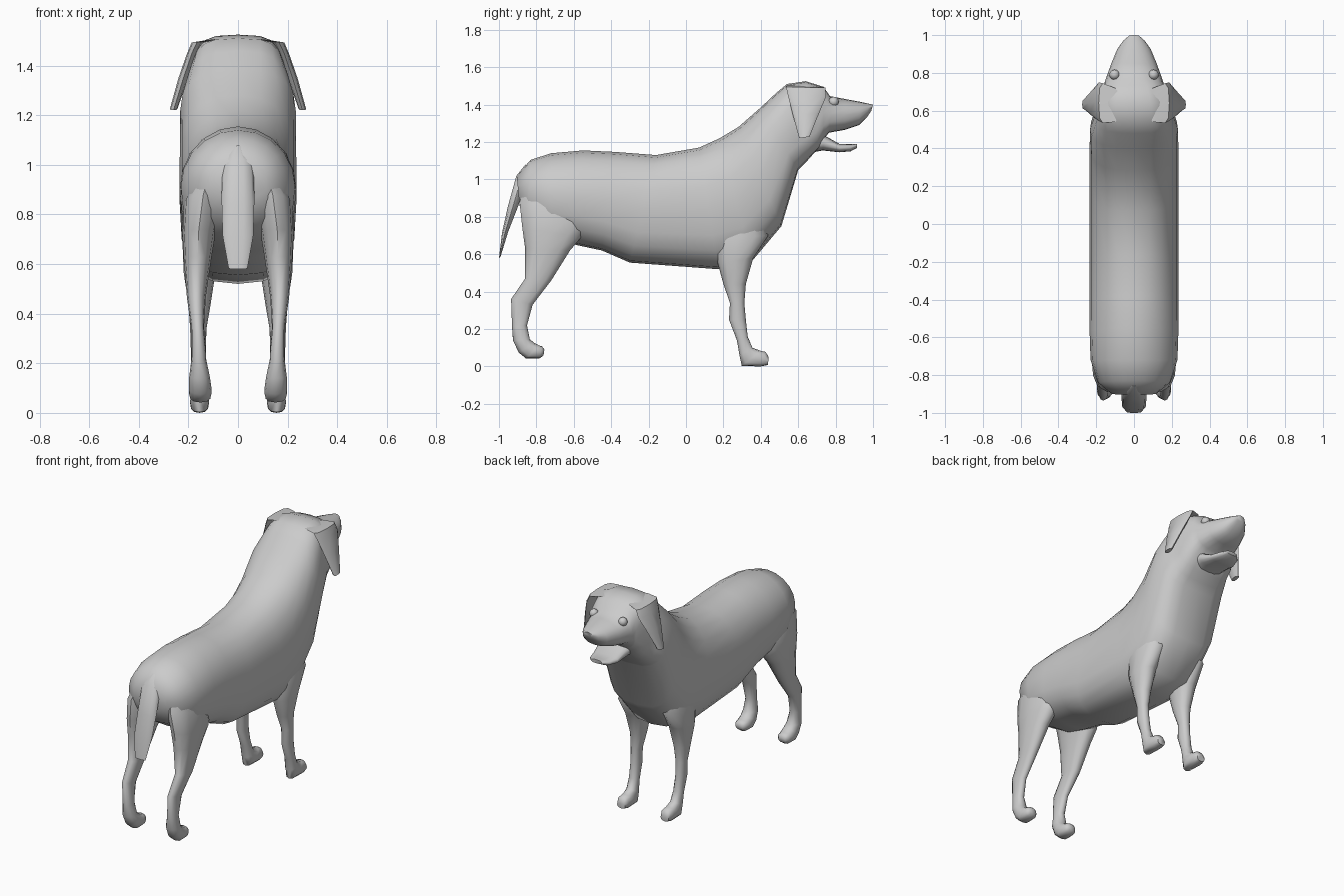
import bpy, bmesh, math


def finish(name, bm, mirror=False, angle=50):
    bmesh.ops.recalc_face_normals(bm, faces=bm.faces[:])
    me = bpy.data.meshes.new(name)
    bm.to_mesh(me)
    bm.free()
    ob = bpy.data.objects.new(name, me)
    bpy.context.collection.objects.link(ob)
    bpy.ops.object.select_all(action='DESELECT')
    ob.select_set(True)
    bpy.context.view_layer.objects.active = ob
    bpy.ops.object.shade_smooth_by_angle(angle=math.radians(angle))
    if mirror:
        ob.modifiers.new("mirror", 'MIRROR').use_axis[0] = True
    return ob


def power(v, e):
    return math.copysign(abs(v) ** (2 / e), v)


def loft(name, rings, sides=16, mirror=False, angle=50, lower=0):
    """ring: edge point (y, z), opposite edge point (y, z), x centre, half width, squareness;
    lower adds squareness to the second half of each ring"""
    bm = bmesh.new()
    prev = first = None
    for y1, z1, y2, z2, xc, w, e in rings:
        loop = []
        for i in range(sides):
            a = 2 * math.pi * i / sides
            q = e + (lower if math.sin(a) < -0.01 else 0)
            c, s = power(math.cos(a), q), power(math.sin(a), q)
            loop.append(bm.verts.new((xc + w * c,
                                      (y1 + y2) / 2 + (y1 - y2) / 2 * s,
                                      (z1 + z2) / 2 + (z1 - z2) / 2 * s)))
        if prev:
            for i in range(sides):
                j = (i + 1) % sides
                bm.faces.new((prev[i], prev[j], loop[j], loop[i]))
        else:
            first = loop
        prev = loop
    bm.faces.new(first)
    bm.faces.new(prev)
    return finish(name, bm, mirror, angle)


# trunk, neck, head and upper muzzle: top edge, bottom edge
loft("body", [
    (-0.905, 1.02, -0.89, 0.86, 0, 0.12, 2),
    (-0.83, 1.105, -0.85, 0.77, 0, 0.19, 2),
    (-0.72, 1.14, -0.72, 0.69, 0, 0.23, 2),
    (-0.55, 1.155, -0.59, 0.65, 0, 0.235, 2),
    (-0.38, 1.147, -0.45, 0.62, 0, 0.235, 2.1),
    (-0.16, 1.13, -0.30, 0.555, 0, 0.235, 2.2),
    (0.07, 1.17, 0.17, 0.52, 0, 0.235, 2.3),
    (0.18, 1.22, 0.35, 0.56, 0, 0.235, 2.3),
    (0.28, 1.28, 0.51, 0.75, 0, 0.235, 2.4),
    (0.40, 1.385, 0.60, 1.05, 0, 0.233, 2.5),
    (0.48, 1.46, 0.64, 1.09, 0, 0.212, 2.7),
    (0.54, 1.51, 0.68, 1.135, 0, 0.19, 3.2),
    (0.64, 1.525, 0.71, 1.165, 0, 0.185, 3.2),
    (0.735, 1.495, 0.735, 1.215, 0, 0.16, 2.8),
    (0.77, 1.445, 0.765, 1.25, 0, 0.15, 2.2),
    (0.85, 1.43, 0.85, 1.265, 0, 0.12, 2.1),
    (0.93, 1.415, 0.925, 1.29, 0, 0.088, 2),
    (0.975, 1.405, 0.97, 1.335, 0, 0.055, 2),
    (1.0, 1.40, 0.99, 1.365, 0, 0.028, 2),
], 20, lower=0.6)

# open lower jaw
loft("lower_jaw", [
    (0.66, 1.27, 0.66, 1.14, 0, 0.11, 2.5),
    (0.74, 1.235, 0.73, 1.155, 0, 0.105, 2.5),
    (0.82, 1.19, 0.82, 1.145, 0, 0.09, 2.5),
    (0.88, 1.188, 0.88, 1.15, 0, 0.07, 2.5),
    (0.913, 1.19, 0.913, 1.167, 0, 0.04, 2.3),
], 16)

# tail: outer edge, inner edge
loft("tail", [
    (-0.86, 1.08, -0.82, 1.04, 0, 0.015, 2),
    (-0.908, 1.02, -0.85, 1.01, 0, 0.064, 2.3),
    (-0.955, 0.85, -0.895, 0.86, 0, 0.066, 2.3),
    (-0.985, 0.71, -0.95, 0.72, 0, 0.062, 2.3),
    (-1.0, 0.58, -0.992, 0.585, 0, 0.038, 2.3),
], 10)

# hind legs: rear edge, front edge
loft("hind_leg", [
    (-0.83, 1.02, -0.62, 1.0, 0.10, 0.05, 2),
    (-0.89, 0.88, -0.50, 0.80, 0.14, 0.078, 2.2),
    (-0.875, 0.74, -0.56, 0.69, 0.158, 0.066, 2.3),
    (-0.86, 0.63, -0.62, 0.62, 0.163, 0.056, 2.3),
    (-0.86, 0.47, -0.72, 0.46, 0.168, 0.038, 2.3),
    (-0.935, 0.36, -0.82, 0.33, 0.163, 0.026, 2.3),
    (-0.93, 0.21, -0.85, 0.22, 0.158, 0.03, 2.2),
    (-0.925, 0.14, -0.835, 0.145, 0.155, 0.042, 2.2),
    (-0.895, 0.075, -0.81, 0.125, 0.152, 0.045, 2.3),
    (-0.855, 0.042, -0.785, 0.112, 0.152, 0.045, 2.5),
    (-0.785, 0.042, -0.77, 0.108, 0.152, 0.04, 2.5),
    (-0.762, 0.058, -0.757, 0.09, 0.152, 0.025, 2.3),
], 12, True)

# front legs: rear edge, front edge
loft("front_leg", [
    (0.18, 0.86, 0.40, 0.86, 0.125, 0.06, 2.2),
    (0.14, 0.68, 0.44, 0.70, 0.15, 0.074, 2.2),
    (0.17, 0.55, 0.36, 0.58, 0.155, 0.064, 2.2),
    (0.20, 0.44, 0.32, 0.44, 0.155, 0.045, 2.2),
    (0.235, 0.34, 0.312, 0.34, 0.16, 0.033, 2.2),
    (0.23, 0.25, 0.32, 0.25, 0.16, 0.03, 2.2),
    (0.272, 0.14, 0.33, 0.16, 0.158, 0.031, 2.2),
    (0.286, 0.06, 0.355, 0.10, 0.156, 0.035, 2.3),
    (0.298, 0.003, 0.40, 0.083, 0.155, 0.038, 2.6),
    (0.40, 0.0, 0.425, 0.078, 0.155, 0.038, 2.6),
    (0.438, 0.008, 0.442, 0.05, 0.155, 0.028, 2.5),
], 12, True)

# hanging ears folding over the head edge: rear edge, front edge
loft("ear", [
    (0.54, 1.505, 0.72, 1.495, 0.10, 0.025, 2.5),
    (0.535, 1.495, 0.745, 1.49, 0.165, 0.022, 2.5),
    (0.545, 1.45, 0.75, 1.445, 0.186, 0.02, 2.5),
    (0.57, 1.35, 0.71, 1.35, 0.22, 0.02, 2.5),
    (0.605, 1.22, 0.66, 1.228, 0.26, 0.015, 2.5),
], 8, True)

# eyes
bm = bmesh.new()
bmesh.ops.create_uvsphere(bm, u_segments=16, v_segments=10, radius=0.027)
bmesh.ops.translate(bm, verts=bm.verts[:], vec=(0.103, 0.79, 1.415))
finish("eye", bm, True)
